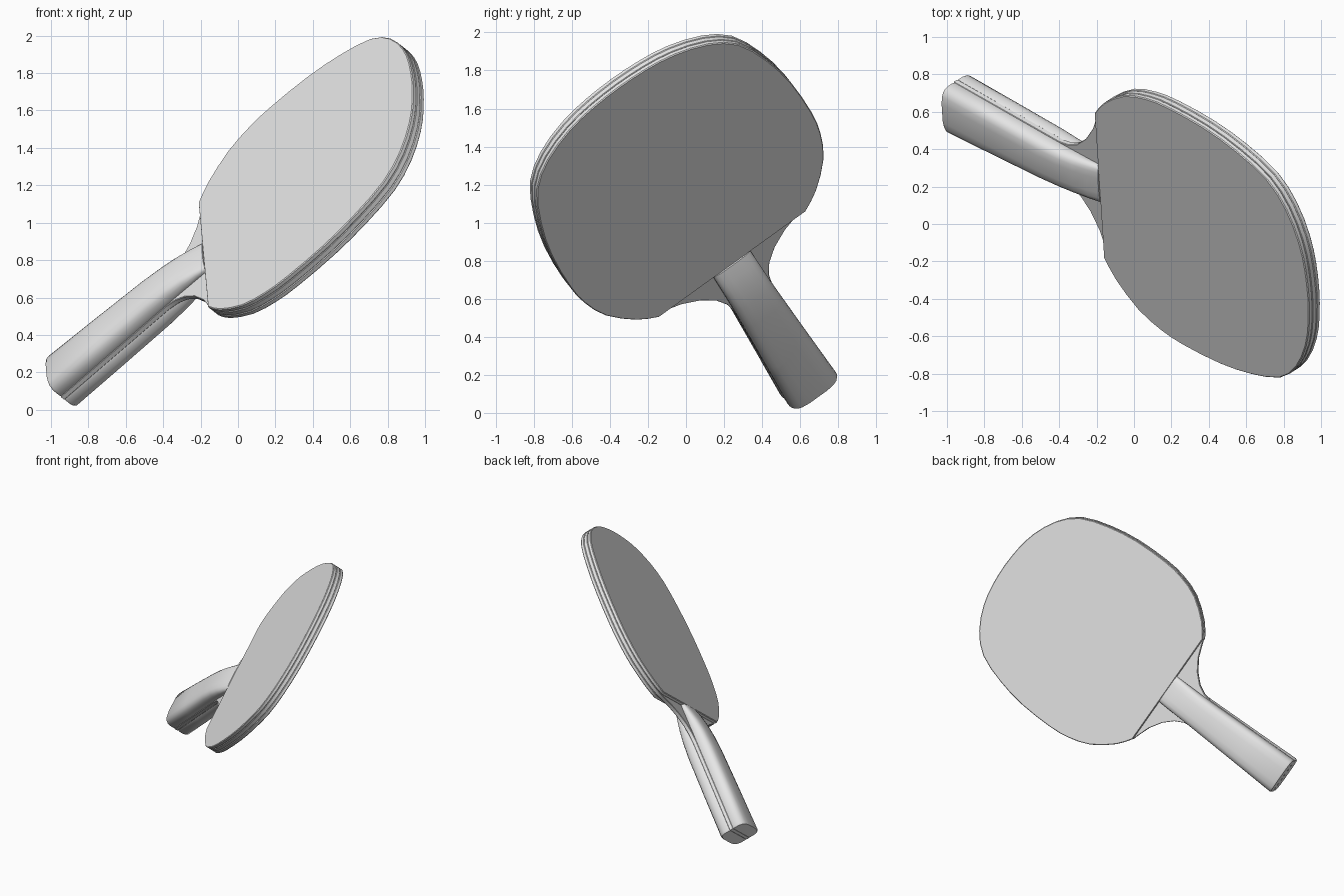
import bpy, bmesh, math
from mathutils import Matrix, Vector

cube = bpy.data.objects.get("Cube")
if cube:
    bpy.data.objects.remove(cube)

# One flat grey for the whole paddle
grey = bpy.data.materials.new("light_grey")
grey.use_nodes = True
grey.diffuse_color = (0.8, 0.8, 0.8, 1)
grey.node_tree.nodes["Principled BSDF"].inputs["Base Color"].default_value = (0.8, 0.8, 0.8, 1)

# Paddle frame: x along the length, y across, z through the thickness
along = Vector((0.712, -0.380, 0.592)).normalized()
across = Vector((-0.057, 0.812, 0.580))
across = (across - along * across.dot(along)).normalized()
through = along.cross(across)
FRAME = Matrix((along, across, through)).transposed().to_4x4()
FRAME.translation = (-0.157, 0.225, 0.804)

PLY = 0.015       # half thickness of the wood
FACE = 0.044      # outer height of the rubber
END = -1.11       # butt of the handle


def finish(name, bm):
    bmesh.ops.recalc_face_normals(bm, faces=bm.faces)
    mesh = bpy.data.meshes.new(name)
    bm.to_mesh(mesh)
    bm.free()
    mesh.materials.append(grey)
    obj = bpy.data.objects.new(name, mesh)
    bpy.context.collection.objects.link(obj)
    obj.matrix_world = FRAME
    bpy.ops.object.select_all(action='DESELECT')
    obj.select_set(True)
    bpy.context.view_layer.objects.active = obj
    bpy.ops.object.shade_smooth_by_angle(angle=math.radians(38))
    return obj


def smooth_path(pts, steps):
    """Catmull-Rom path through the points."""
    p = [Vector(q) for q in pts]
    p = [2 * p[0] - p[1]] + p + [Vector((p[-1].x, -p[-2].y))]
    out = []
    for a, b, c, d in zip(p, p[1:], p[2:], p[3:]):
        for i in range(steps):
            t = i / steps
            out.append(0.5 * (2 * b + (c - a) * t + (2 * a - 5 * b + 4 * c - d) * t * t
                              + (3 * b - a - 3 * c + d) * t ** 3))
    return out + [p[-2]]


def mirrored(half):
    """Close a half outline across the centre line."""
    pts = [(q[0], q[1]) for q in half]
    return pts + [(u, -v) for u, v in reversed(pts) if abs(v) > 1e-4]


def slab(name, outline, low, high, bevel):
    bm = bmesh.new()
    base = bm.faces.new([bm.verts.new((u, v, low)) for u, v in outline])
    top = bmesh.ops.extrude_face_region(bm, geom=[base])["geom"]
    bmesh.ops.translate(bm, vec=(0, 0, high - low),
                        verts=[g for g in top if isinstance(g, bmesh.types.BMVert)])
    bmesh.ops.recalc_face_normals(bm, faces=bm.faces)
    rims = [e for e in bm.edges if abs(e.verts[0].co.z - e.verts[1].co.z) < 1e-5]
    bmesh.ops.bevel(bm, geom=rims, offset=bevel, segments=1, affect='EDGES')
    return finish(name, bm)


# Blade outline, from the straight cut to the tip
blade_half = smooth_path([(0, 0.475), (0.08, 0.582), (0.24, 0.706), (0.41, 0.765),
                          (0.58, 0.785), (0.85, 0.778), (1.09, 0.735), (1.31, 0.655),
                          (1.445, 0.52), (1.53, 0.34), (1.565, 0.17), (1.575, 0)], 2)

# Wooden core: handle tongue, flared neck and blade
neck_half = [(END, 0.148), (-0.32, 0.124), (-0.25, 0.136), (-0.18, 0.172),
             (-0.11, 0.24), (-0.05, 0.335), (-0.015, 0.43)]
slab("wood_core", mirrored(neck_half + blade_half), -PLY, PLY, 0.003)

# Rubber sheets on both faces
for name, side in (("upper", 1), ("lower", -1)):
    low, high = sorted((side * PLY, side * FACE))
    slab(name + "_rubber", mirrored(blade_half), low, high, 0.005)

# Rounded handle grips: section as (fraction of width, fraction of height)
section = [(0.97, 0), (1, 0.1), (1, 0.42), (0.96, 0.64), (0.86, 0.82), (0.7, 0.93), (0.4, 1)]
section += [(-v, h) for v, h in reversed(section)]
# Stations as (position, half width, height)
stations = [(0, 0.119, 0.048), (-0.07, 0.120, 0.070), (-0.16, 0.121, 0.090), (-0.26, 0.122, 0.104),
            (-0.4, 0.126, 0.113), (-0.75, 0.138, 0.117), (END + 0.012, 0.151, 0.118), (END, 0.144, 0.113)]


def grip(name, side):
    bm = bmesh.new()
    rings = [[bm.verts.new((u, v * wide, side * (PLY + h * (tall - PLY)))) for v, h in section]
             for u, wide, tall in stations]
    n = len(section)
    for a, b in zip(rings, rings[1:]):
        for i in range(n):
            j = (i + 1) % n
            bm.faces.new((a[i], a[j], b[j], b[i]))
    bm.faces.new(rings[0])
    bm.faces.new(rings[-1])
    return finish(name, bm)


grip("upper_grip", 1)
grip("lower_grip", -1)
